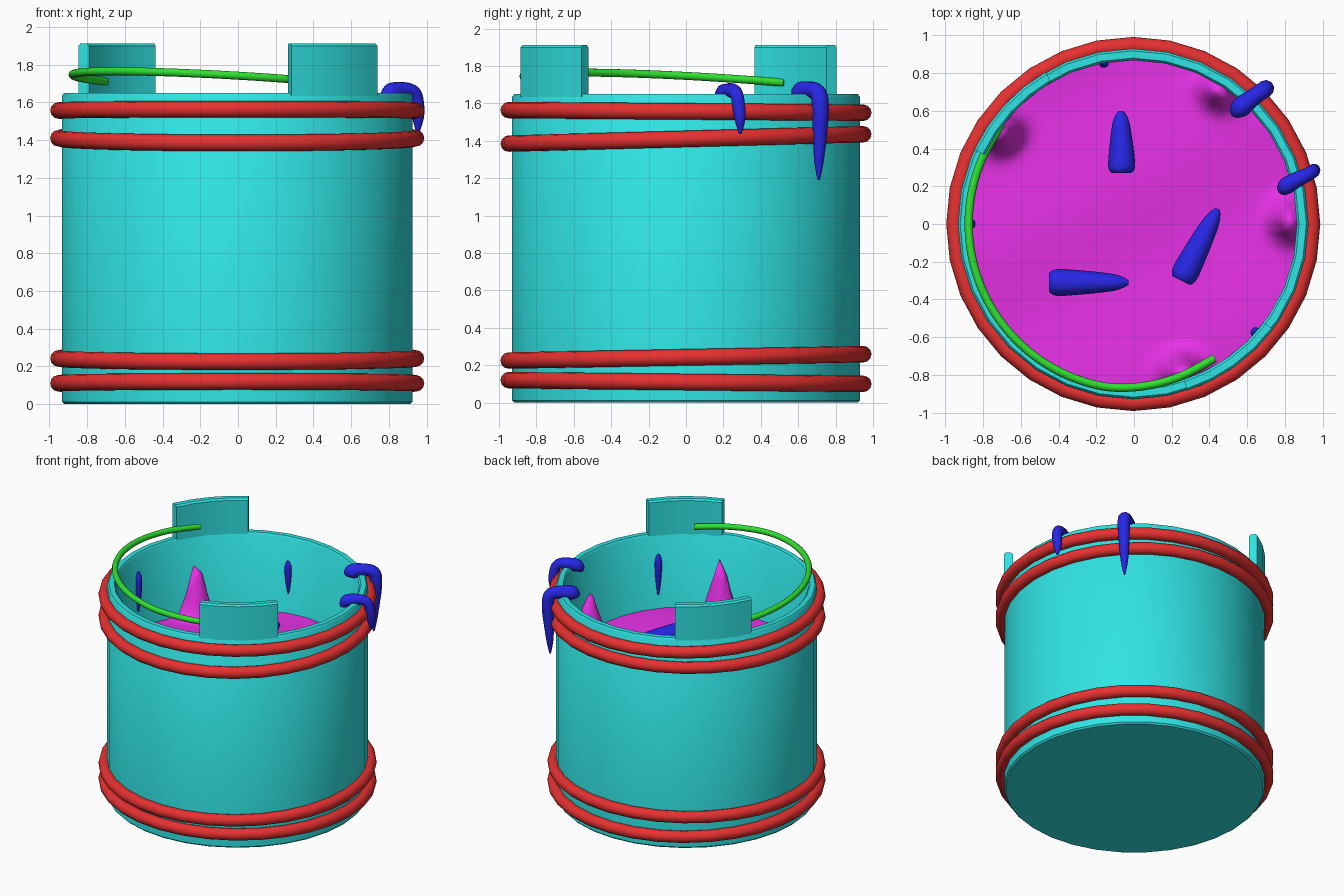
import bpy, bmesh, math
from mathutils import Matrix

if "Cube" in bpy.data.objects:
    bpy.data.objects.remove(bpy.data.objects["Cube"])

CX = -0.004  # bucket axis


def mat(name, col):
    m = bpy.data.materials.new(name)
    m.diffuse_color = (*col, 1)
    m.use_nodes = True
    m.node_tree.nodes["Principled BSDF"].inputs["Base Color"].default_value = m.diffuse_color
    return m


CYAN = mat("cyan", (0.03, 0.78, 0.78))
RED = mat("red", (0.8, 0.03, 0.03))
GREEN = mat("green", (0.03, 0.75, 0.03))
BLUE = mat("blue", (0.02, 0.02, 0.8))
MAGENTA = mat("magenta", (0.8, 0.03, 0.8))


def finish(ob, material, angle=40):
    ob.data.materials.clear()
    ob.data.materials.append(material)
    bpy.ops.object.select_all(action='DESELECT')
    ob.select_set(True)
    bpy.context.view_layer.objects.active = ob
    bpy.ops.object.shade_smooth_by_angle(angle=math.radians(angle))
    return ob


def from_bmesh(name, bm, material, angle=40):
    bmesh.ops.recalc_face_normals(bm, faces=bm.faces)
    me = bpy.data.meshes.new(name)
    bm.to_mesh(me)
    bm.free()
    ob = bpy.data.objects.new(name, me)
    bpy.context.collection.objects.link(ob)
    return finish(ob, material, angle)


def sweep(name, profile, a0, a1, steps, material):
    """Sweep a closed (r, z) profile round the axis; cap if not a full turn."""
    bm = bmesh.new()
    full = a1 - a0 >= 360
    rings = []
    for i in range(steps if full else steps + 1):
        a = math.radians(a0 + (a1 - a0) * i / steps)
        rings.append([bm.verts.new((CX + r * math.cos(a), r * math.sin(a), z)) for r, z in profile])
    n = len(profile)
    for i in range(steps):
        p, q = rings[i], rings[(i + 1) % len(rings)]
        for j in range(n):
            k = (j + 1) % n
            bm.faces.new((p[j], q[j], q[k], p[k]))
    if not full:
        bm.faces.new(rings[0])
        bm.faces.new(rings[-1])
    bmesh.ops.remove_doubles(bm, verts=bm.verts, dist=1e-5)
    return from_bmesh(name, bm, material)


def tube(name, pts, material, res=3):
    """Smooth tapered tube through (x, y, z, radius) points."""
    cu = bpy.data.curves.new(name, 'CURVE')
    cu.dimensions = '3D'
    cu.bevel_depth = 1
    cu.bevel_resolution = res
    cu.use_fill_caps = True
    s = cu.splines.new('NURBS')
    s.points.add(len(pts) - 1)
    for p, (x, y, z, r) in zip(s.points, pts):
        p.co = (x, y, z, 1)
        p.radius = r
    s.order_u = 3
    s.use_endpoint_u = True
    s.resolution_u = 6
    ob = bpy.data.objects.new(name, cu)
    bpy.context.collection.objects.link(ob)
    bpy.ops.object.select_all(action='DESELECT')
    ob.select_set(True)
    bpy.context.view_layer.objects.active = ob
    bpy.ops.object.convert(target='MESH')
    return finish(bpy.context.object, material, 60)


# Bucket shell with floor and softened edges
sweep("bucket", [(0, 0), (.918, 0), (.93, .012), (.93, 1.635), (.918, 1.65), (.88, 1.65),
                 (.868, 1.635), (.868, .08), (0, .08)], 0, 360, 32, CYAN)

# Two raised lugs on the rim
for name, a0, a1 in (("lug_back", 120, 155), ("lug_front", -72, -37)):
    lug = sweep(name, [(.93, 1.635), (.93, 1.9), (.918, 1.912), (.88, 1.912), (.868, 1.9), (.868, 1.635)],
                a0, a1, 4, CYAN)

# Four slightly tilted hoops
for i, (z, rise) in enumerate(((1.557, -.007), (1.41, .025), (.242, .017), (.11, -.01))):
    hoop = sweep(f"hoop_{i + 1}", [(.948 + .044 * math.cos(t * math.pi / 6), .044 * math.sin(t * math.pi / 6))
                                   for t in range(12)], 0, 360, 32, RED)
    hoop.data.transform(Matrix.Translation((0, 0, z)) @ Matrix.Rotation(math.atan(rise / .95), 4, 'X'))

# Wire handle resting on the rim
handle = []
for i in range(17):
    t = i / 16
    a = math.radians(143 + (301 - 143) * t)
    r = .88 - .05 * max(0, t - .75) / .25
    handle.append((r * math.cos(a), r * math.sin(a), 1.71 + .055 * math.sin(math.pi * t), .022))
tube("handle", handle, GREEN)

# Rippled liquid surface with peaks creeping up the wall
peaks = ((-.7, .49, .42), (.83, .02, .35), (.26, -.79, .43), (.45, .71, .25))
bm = bmesh.new()
NR, NS = 30, 96
centre = None


def level(x, y):
    z = 1.045 + .012 * math.sin(5 * x + 2 * y) + .01 * math.sin(6 * y - 3 * x)
    return z + sum(h * math.exp(-((x - px) ** 2 + (y - py) ** 2) / .0065) for px, py, h in peaks)


centre = bm.verts.new((CX, 0, level(0, 0)))
prev = None
for i in range(1, NR + 1):
    r = .872 * i / NR
    ring = []
    for j in range(NS):
        x, y = r * math.cos(math.tau * j / NS), r * math.sin(math.tau * j / NS)
        ring.append(bm.verts.new((x + CX, y, level(x, y))))
    for j in range(NS):
        k = (j + 1) % NS
        if prev:
            bm.faces.new((prev[j], ring[j], ring[k], prev[k]))
        else:
            bm.faces.new((centre, ring[j], ring[k]))
    prev = ring
surface = from_bmesh("liquid_surface", bm, MAGENTA, 180)

# Tapered drops lying on the liquid
for i, (x0, y0, x1, y1) in enumerate(((-.065, .27, -.07, .6), (.25, -.3, .445, .08), (-.45, -.31, -.03, -.31))):
    pts = [(x0 + (x1 - x0) * t, y0 + (y1 - y0) * t, 1.09, r)
           for t, r in ((0, .05), (.04, .075), (.3, .068), (.65, .055), (.92, .038), (1, .012))]
    tube(f"floating_drop_{i + 1}", pts, BLUE)

# Drips running down the inside wall
for i, (x, y, top, bottom) in enumerate(((-.16, .855, 1.46, 1.2), (-.867, 0, 1.51, 1.2), (.645, -.575, 1.49, 1.17))):
    pts = [(x, y, top + (bottom - top) * t, r)
           for t, r in ((0, .01), (.1, .027), (.35, .028), (.7, .02), (1, .006))]
    tube(f"inner_drip_{i + 1}", pts, BLUE)

# Drips hanging over the rim
tube("rim_drip_long", [(.53, .585, 1.635, .02), (.545, .6, 1.66, .06), (.62, .665, 1.675, .045), (.695, .715, 1.66, .045),
                       (.7, .72, 1.55, .046), (.69, .715, 1.4, .036), (.685, .71, 1.27, .025), (.685, .71, 1.19, .006)], BLUE)
tube("rim_drip_short", [(.79, .175, 1.61, .02), (.79, .19, 1.65, .05), (.85, .23, 1.67, .042), (.94, .27, 1.665, .036),
                        (.955, .285, 1.57, .036), (.955, .29, 1.5, .03), (.955, .29, 1.44, .008)], BLUE)
